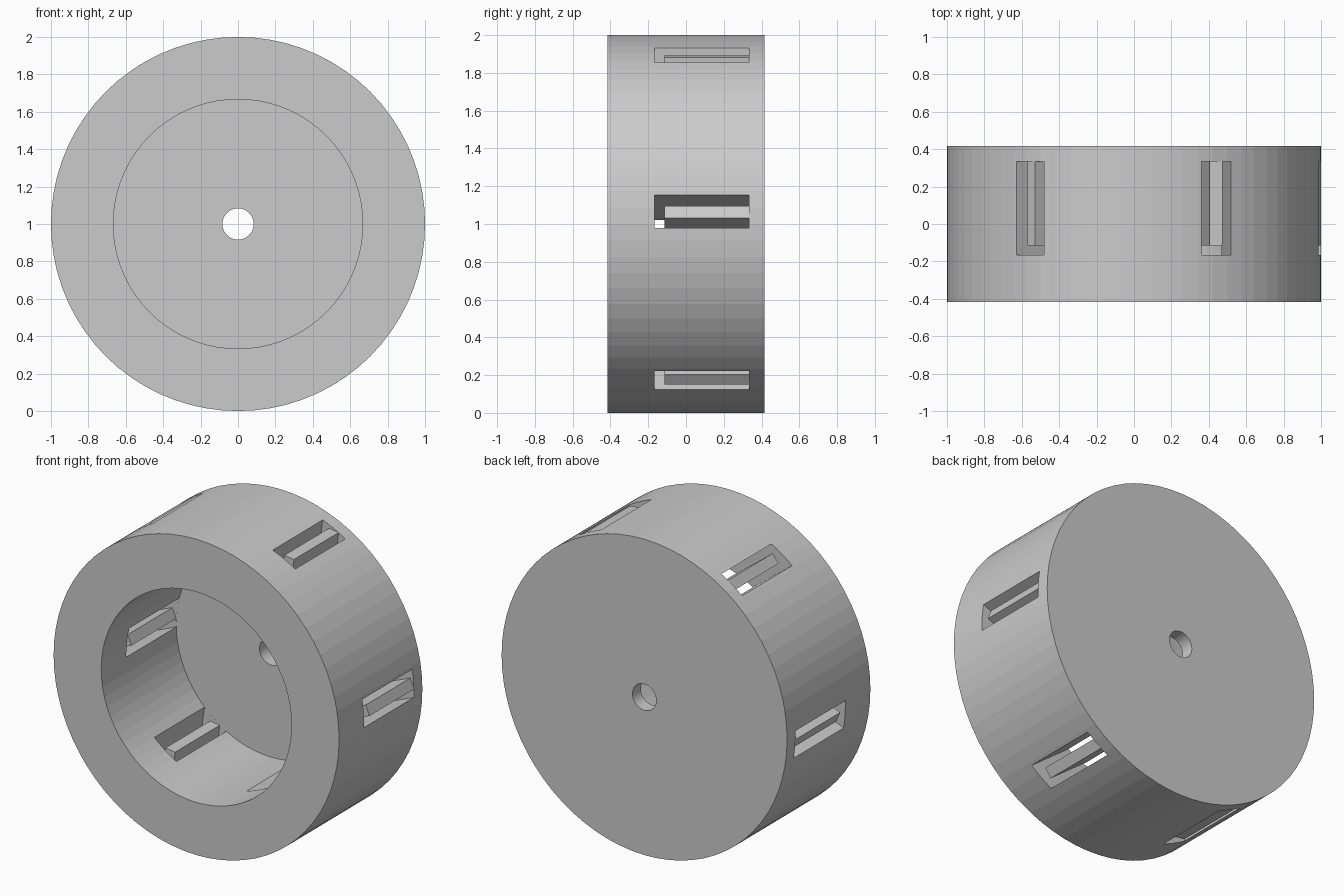
import bpy, bmesh, math
from mathutils import Vector

if "Cube" in bpy.data.objects:
    bpy.data.objects.remove(bpy.data.objects["Cube"])

U = 1 / 12            # design module
SEG = 72
TILT = math.radians(22.5)


def make_object(name, bm):
    bmesh.ops.recalc_face_normals(bm, faces=bm.faces)
    me = bpy.data.meshes.new(name)
    bm.to_mesh(me)
    bm.free()
    ob = bpy.data.objects.new(name, me)
    bpy.context.collection.objects.link(ob)
    return ob


def lathe(name, profile):
    """Revolve a closed (radius, y) profile about the drum axis."""
    bm = bmesh.new()
    rings = []
    for i in range(SEG):
        a = 2 * math.pi * i / SEG
        rings.append([bm.verts.new((r * math.cos(a), y, 1 + r * math.sin(a)))
                      for r, y in profile])
    n = len(profile)
    for i in range(SEG):
        p, q = rings[i], rings[(i + 1) % SEG]
        for j in range(n):
            k = (j + 1) % n
            bm.faces.new((p[j], p[k], q[k], q[j]))
    return make_object(name, bm)


def tilted_boxes(name, half_len, half_thick, y0, y1):
    """Six boxes spaced round the rim, each tilted from the radial line."""
    bm = bmesh.new()
    for k in range(6):
        a = k * math.pi / 3
        c = Vector((math.cos(a), 0, math.sin(a))) * 10 * U + Vector((0, 0, 1))
        d = Vector((math.cos(a + TILT), 0, math.sin(a + TILT)))
        n = Vector((-d.z, 0, d.x))
        loops = []
        for y in (y0, y1):
            loops.append([bm.verts.new(c + d * half_len * s + n * half_thick * t
                                       + Vector((0, y, 0)))
                          for s, t in ((-1, -1), (1, -1), (1, 1), (-1, 1))])
        f, b = loops
        bm.faces.new(f)
        bm.faces.new(b[::-1])
        for i in range(4):
            j = (i + 1) % 4
            bm.faces.new((f[i], f[j], b[j], b[i]))
    return make_object(name, bm)


# drum: thick rim, open front, back wall with an axle hole
drum = lathe("drum", [(12 * U, -5 * U), (12 * U, 5 * U), (U, 5 * U),
                      (U, 4 * U), (8 * U, 4 * U), (8 * U, -5 * U)])

# slanted slots cut through the rim
slots = tilted_boxes("slot_cutter", 0.3, U, -2 * U, 4 * U - 0.0005)
slots.hide_render = True
slots.hide_viewport = True
slots.display_type = 'WIRE'
cut = drum.modifiers.new("slots", 'BOOLEAN')
cut.operation = 'DIFFERENCE'
cut.solver = 'EXACT'
cut.object = slots

# slanted vanes standing in the slots, fixed to the rear end
tilted_boxes("slot_vanes", 2 * U, 0.034, -2 * U + 0.053, 4 * U + 0.002)
